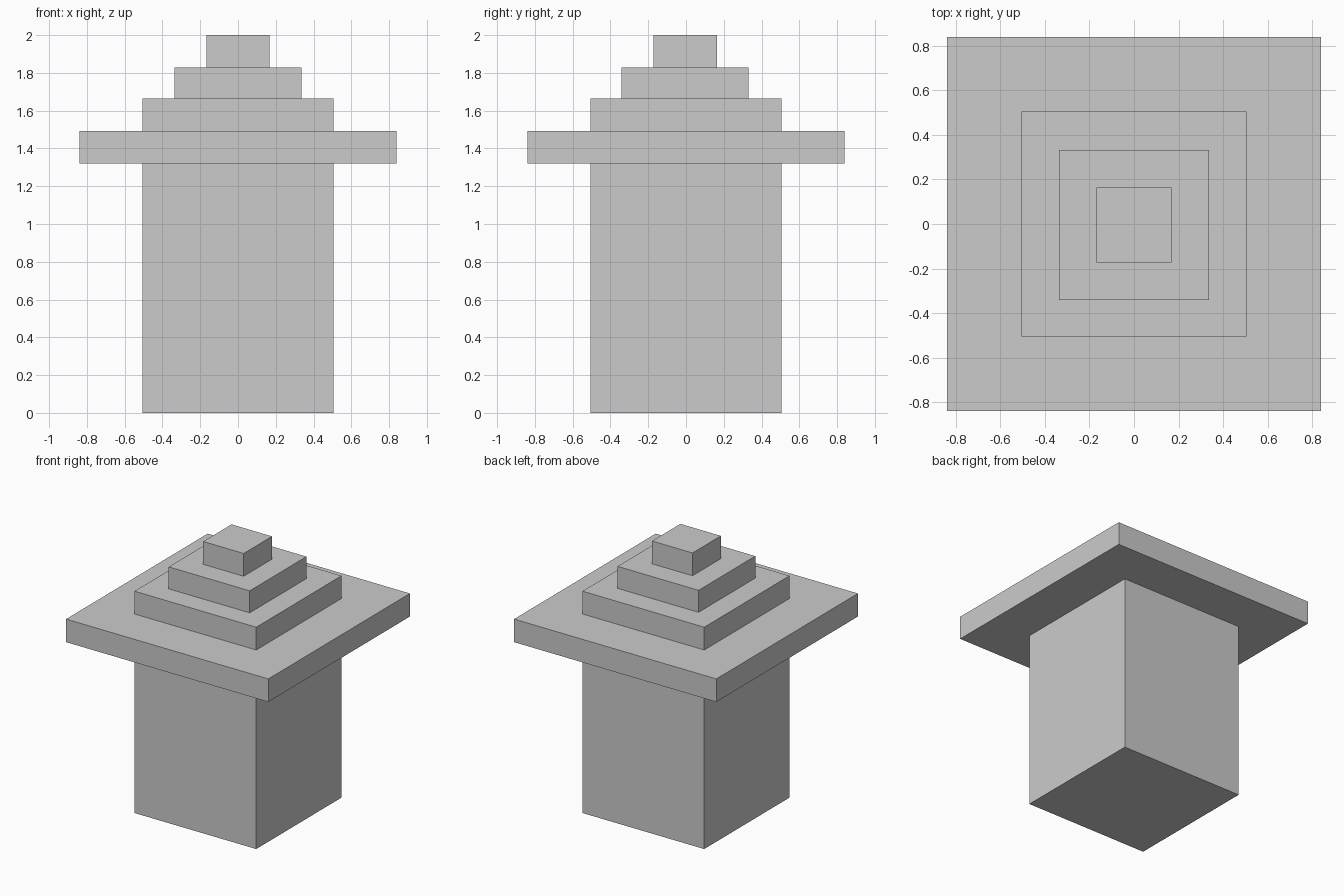
import bpy

if "Cube" in bpy.data.objects:
    bpy.data.objects.remove(bpy.data.objects["Cube"])


def block(name, half, z0, z1, y=0.0):
    """Square block centred on x = 0, spanning z0 to z1."""
    bpy.ops.mesh.primitive_cube_add(size=1, location=(0, y, (z0 + z1) / 2))
    obj = bpy.context.object
    obj.name = name
    obj.scale = (2 * half, 2 * half, z1 - z0)
    bpy.ops.object.transform_apply(location=False, rotation=False, scale=True)
    return obj


# Main column
block("column", 0.505, 0.0, 1.32)

# Wide overhanging slab
block("roof_slab", 0.839, 1.32, 1.493)

# Stepped cap
block("lower_step", 0.505, 1.493, 1.664)
block("middle_step", 0.336, 1.664, 1.829, y=-0.005)
block("top_step", 0.168, 1.829, 2.0, y=-0.005)
